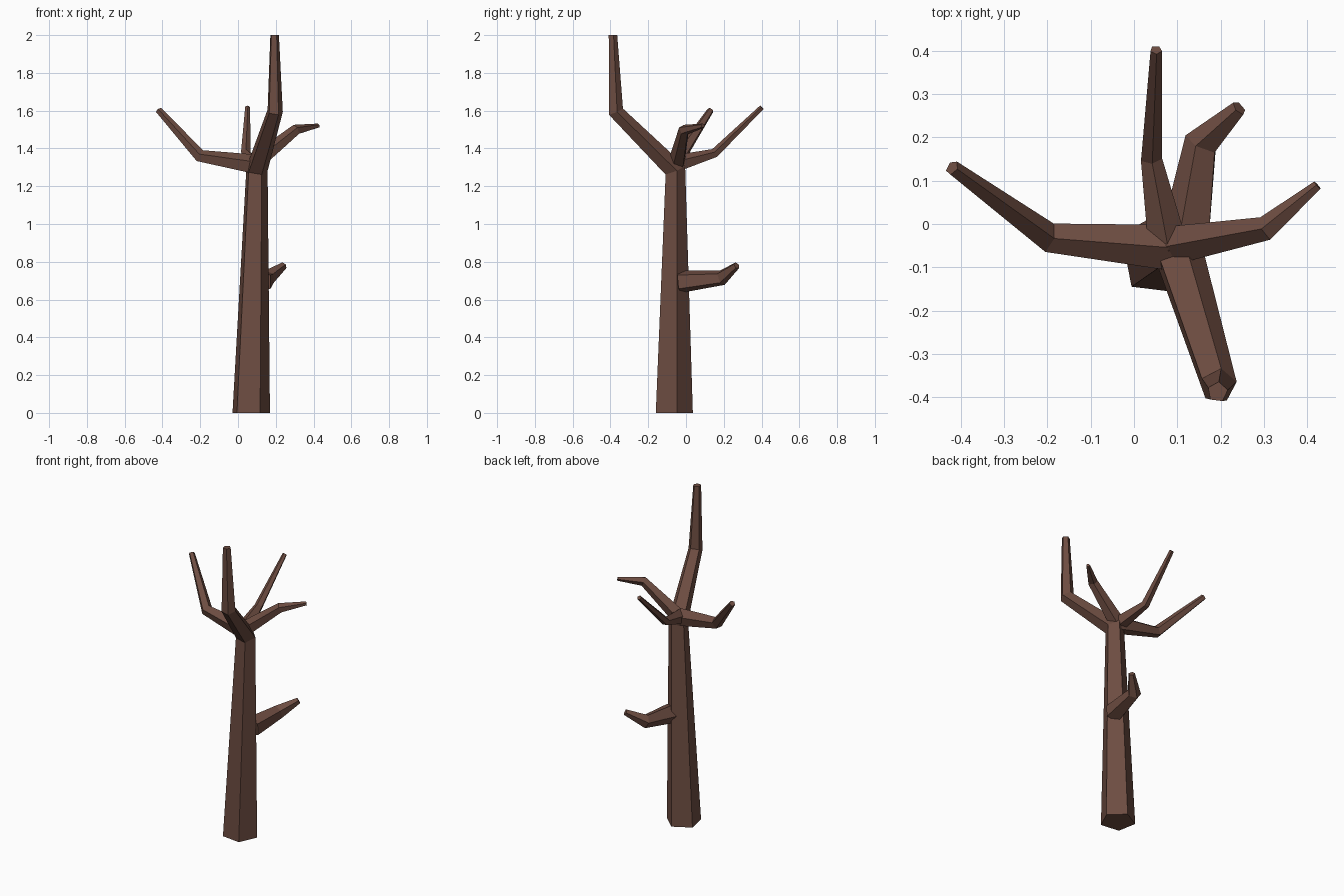
import bpy, bmesh, math
from mathutils import Vector

if "Cube" in bpy.data.objects:
    bpy.data.objects.remove(bpy.data.objects["Cube"])

# Bark colour
bark = bpy.data.materials.new("brown_bark")
bark.diffuse_color = (0.153, 0.073, 0.053, 1)
bark.use_nodes = True
bark.node_tree.nodes["Principled BSDF"].inputs["Base Color"].default_value = bark.diffuse_color

SIDES = 5


def limb(name, path, ref, start_dir=None, end_dir=None):
    """Tapered five-sided limb through (x, y, z, radius) points; ref aims the first corner."""
    pts = [Vector(p[:3]) for p in path]
    segs = [(b - a).normalized() for a, b in zip(pts, pts[1:])]
    normals = [segs[0]] + [(a + b).normalized() for a, b in zip(segs, segs[1:])] + [segs[-1]]
    if start_dir:
        normals[0] = Vector(start_dir)
    if end_dir:
        normals[-1] = Vector(end_dir)
    bm = bmesh.new()
    rings = []
    u = Vector(ref)
    prev = None
    for p, n, item in zip(pts, normals, path):
        if prev is not None:
            u = prev.rotation_difference(n) @ u
        u = (u - n * u.dot(n)).normalized()
        v = n.cross(u)
        ring = []
        for k in range(SIDES):
            a = math.tau * k / SIDES
            ring.append(bm.verts.new(p + item[3] * (u * math.cos(a) + v * math.sin(a))))
        rings.append(ring)
        prev = n
    for r0, r1 in zip(rings, rings[1:]):
        for k in range(SIDES):
            j = (k + 1) % SIDES
            bm.faces.new((r0[k], r0[j], r1[j], r1[k]))
    bm.faces.new(rings[0][::-1])
    bm.faces.new(rings[-1])
    bmesh.ops.recalc_face_normals(bm, faces=bm.faces)
    me = bpy.data.meshes.new(name)
    bm.to_mesh(me)
    bm.free()
    me.materials.append(bark)
    ob = bpy.data.objects.new(name, me)
    bpy.context.collection.objects.link(ob)
    return ob


UP = (0, 0, 1)
a = math.radians(11)

# Trunk carrying on into the tall front branch
limb("trunk", [(0.066, -0.068, 0, 0.105), (0.098, -0.06, 1.285, 0.06),
               (0.195, -0.373, 1.595, 0.043), (0.193, -0.388, 2.0, 0.024)],
     (math.cos(a), math.sin(a), 0), UP, UP)

# Crown branches
limb("left_branch", [(0.09, -0.055, 1.312, 0.056), (-0.2, -0.031, 1.358, 0.036),
                     (-0.42, 0.13, 1.602, 0.018)], UP)
limb("back_branch", [(0.078, -0.05, 1.318, 0.048), (0.04, 0.152, 1.374, 0.026),
                     (0.051, 0.402, 1.617, 0.014)], UP)
limb("right_branch", [(0.085, -0.05, 1.318, 0.048), (0.307, -0.01, 1.498, 0.03),
                      (0.424, 0.089, 1.52, 0.012)], UP)

# Low stub on the back right of the trunk
limb("low_branch", [(0.122, -0.035, 0.694, 0.062), (0.157, 0.187, 0.715, 0.042),
                    (0.243, 0.268, 0.78, 0.019)], (-1, 0, 0))
